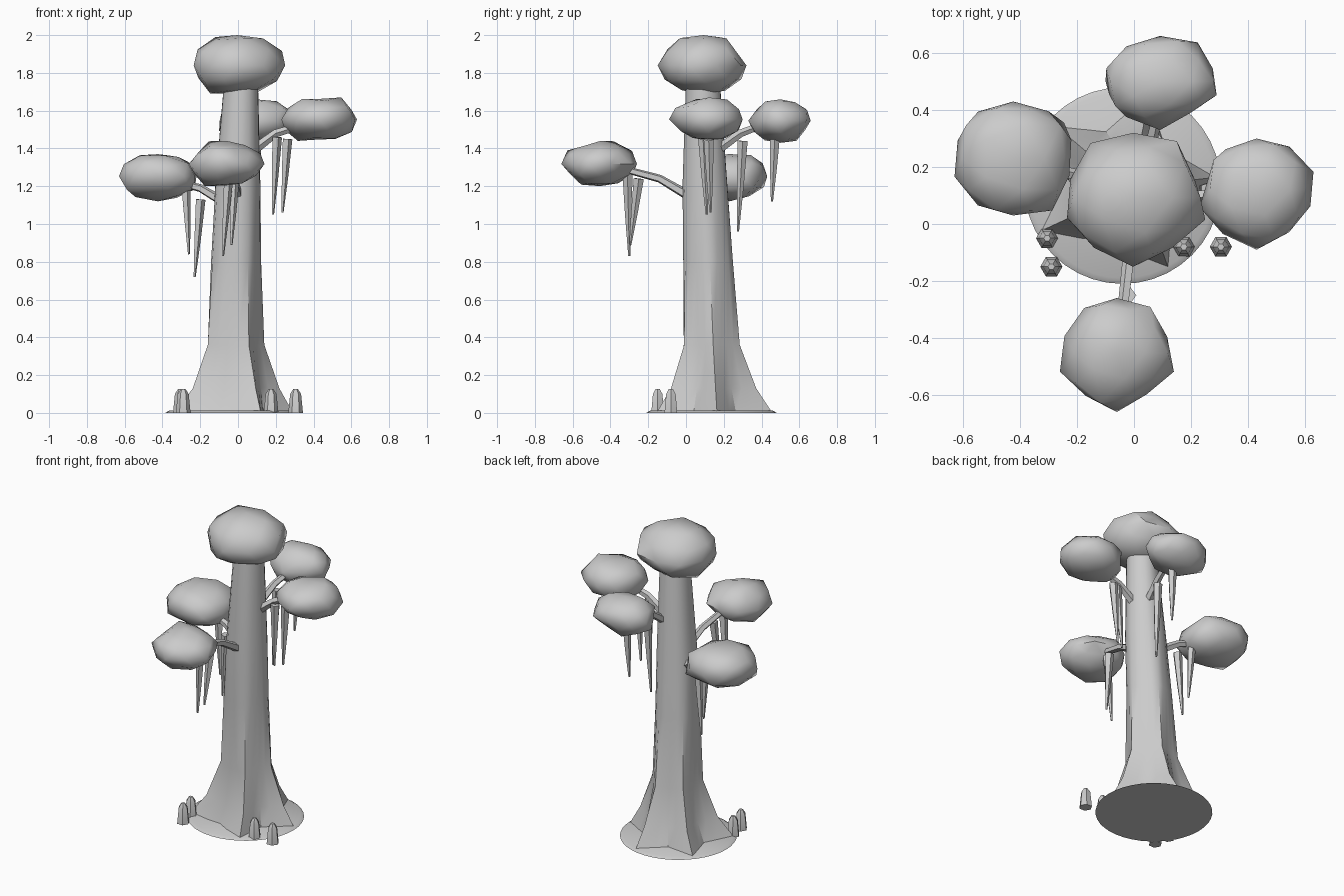
import bpy, bmesh, math, random
from mathutils import Vector, noise

cube = bpy.data.objects.get("Cube")
if cube:
    bpy.data.objects.remove(cube)

grey = bpy.data.materials.new("plain grey")
grey.use_nodes = True
GREY = (0.6, 0.6, 0.6, 1)
grey.diffuse_color = GREY
grey.node_tree.nodes["Principled BSDF"].inputs["Base Color"].default_value = GREY


def finish(name, bm, angle=40):
    bmesh.ops.recalc_face_normals(bm, faces=bm.faces)
    mesh = bpy.data.meshes.new(name)
    bm.to_mesh(mesh)
    bm.free()
    mesh.materials.append(grey)
    obj = bpy.data.objects.new(name, mesh)
    bpy.context.collection.objects.link(obj)
    bpy.ops.object.select_all(action="DESELECT")
    bpy.context.view_layer.objects.active = obj
    obj.select_set(True)
    bpy.ops.object.shade_smooth_by_angle(angle=math.radians(angle))
    return obj


def loft(name, rings, angle=40):
    """Skin a list of point rings and cap both ends."""
    bm = bmesh.new()
    rows = [[bm.verts.new(p) for p in ring] for ring in rings]
    n = len(rows[0])
    for a, b in zip(rows, rows[1:]):
        for i in range(n):
            bm.faces.new((a[i], a[(i + 1) % n], b[(i + 1) % n], b[i]))
    bm.faces.new(rows[0])
    bm.faces.new(rows[-1])
    return finish(name, bm, angle)


def circle(centre, radius, sides, u=Vector((1, 0, 0)), v=Vector((0, 1, 0))):
    steps = [math.tau * i / sides for i in range(sides)]
    return [Vector(centre) + radius * (u * math.cos(t) + v * math.sin(t)) for t in steps]


def limb(name, path, radii, sides=5):
    """Tapered tube along a few points."""
    pts = [Vector(p) for p in path]
    rings = []
    for i, p in enumerate(pts):
        d = (pts[min(i + 1, len(pts) - 1)] - pts[max(i - 1, 0)]).normalized()
        ref = Vector((0, 0, 1)) if abs(d.z) < 0.8 else Vector((0, 1, 0))
        u = d.cross(ref).normalized()
        rings.append(circle(p, radii[i], sides, u, d.cross(u)))
    return loft(name, rings)


def foliage(name, low, high, seed):
    """Lumpy flattened ball fitted to a box."""
    rng = random.Random(seed)
    bm = bmesh.new()
    bmesh.ops.create_icosphere(bm, subdivisions=2, radius=1)
    shift = Vector((seed * 3.7, seed * 1.3, 0))
    for vert in bm.verts:
        vert.co *= 1 + 0.16 * noise.noise(vert.co * 1.5 + shift) + rng.uniform(-0.06, 0.06)
    for axis in range(3):
        values = [vert.co[axis] for vert in bm.verts]
        a, b = min(values), max(values)
        for vert in bm.verts:
            f = (vert.co[axis] - a) / (b - a)
            vert.co[axis] = low[axis] + f * (high[axis] - low[axis])
    return finish(name, bm, 50)


# Ground disc
loft("ground_disc", [circle((-0.04, 0.135, 0), 0.345, 40),
                     circle((-0.04, 0.135, 0.012), 0.325, 40)])

# Trunk with five flared roots
root_angles = [-61, 5, 75, 140, 209]
spokes = []
for i, a in enumerate(root_angles):
    b = root_angles[(i + 1) % 5] + (360 if i == 4 else 0)
    for k, w in enumerate((1, 0.3, 0, 0.3)):
        spokes.append((math.radians(a + (b - a) * k / 4), w))
# height, centre x, centre y, valley radius, root radius
levels = [(0.005, -0.04, 0.135, 0.20, 0.33),
          (0.13, -0.025, 0.135, 0.165, 0.245),
          (0.36, -0.02, 0.13, 0.135, 0.16),
          (0.8, -0.015, 0.115, 0.127, 0.138),
          (1.2, -0.003, 0.1, 0.118, 0.122),
          (1.72, 0.015, 0.09, 0.092, 0.092)]
loft("trunk", [[Vector((cx + (r + (R - r) * w) * math.cos(t),
                        cy + (r + (R - r) * w) * math.sin(t), z)) for t, w in spokes]
               for z, cx, cy, r, R in levels], 35)

# Foliage
foliage("crown_foliage", (-0.235, -0.15, 1.69), (0.25, 0.32, 2.0), 1)
foliage("right_foliage", (-0.63, 0.03, 1.12), (-0.22, 0.43, 1.37), 2)
foliage("front_foliage", (-0.26, -0.66, 1.2), (0.14, -0.26, 1.44), 3)
foliage("left_foliage", (0.23, -0.09, 1.44), (0.63, 0.3, 1.67), 4)
foliage("back_foliage", (-0.1, 0.33, 1.43), (0.29, 0.66, 1.66), 5)

# Branches
branches = {
    "right_branch": [(-0.05, 0.13, 1.1), (-0.2, 0.17, 1.19), (-0.36, 0.21, 1.23)],
    "front_branch": [(0, 0.03, 1.14), (-0.02, -0.14, 1.24), (-0.05, -0.4, 1.31)],
    "left_branch": [(0.08, 0.1, 1.39), (0.2, 0.1, 1.48), (0.36, 0.1, 1.53)],
    "back_branch": [(0.03, 0.15, 1.38), (0.06, 0.29, 1.48), (0.09, 0.42, 1.53)],
}
for name, path in branches.items():
    limb(name, path, (0.028, 0.022, 0.018))

# Hanging vines: top and bottom ends
vines = {
    "right_vine": [((-0.28, 0.2, 1.24), (-0.26, 0.19, 0.84)),
                   ((-0.2, 0.16, 1.13), (-0.23, 0.17, 0.72))],
    "front_vine": [((-0.05, -0.31, 1.27), (-0.08, -0.3, 0.83)),
                   ((-0.02, -0.25, 1.24), (-0.035, -0.295, 0.89))],
    "left_vine": [((0.205, 0.09, 1.46), (0.185, 0.11, 1.05)),
                  ((0.26, 0.12, 1.45), (0.235, 0.13, 1.06))],
    "back_vine": [((0.07, 0.3, 1.44), (0.06, 0.275, 0.96)),
                  ((0.1, 0.47, 1.46), (0.09, 0.455, 1.12))],
}
for name, pair in vines.items():
    for i, (top, tip) in enumerate(pair):
        mid = Vector(top).lerp(Vector(tip), 0.5)
        limb(f"{name}_{i + 1}", [top, mid, tip], (0.028, 0.019, 0.006))

# Small hexagonal sprouts around the base
for i, (x, y) in enumerate([(-0.305, -0.05), (-0.29, -0.15), (0.175, -0.08), (0.305, -0.08)]):
    loft(f"sprout_{i + 1}", [circle((x, y, z), r, 6)
                             for z, r in ((0, 0.039), (0.1, 0.029), (0.127, 0.012))], 30)
